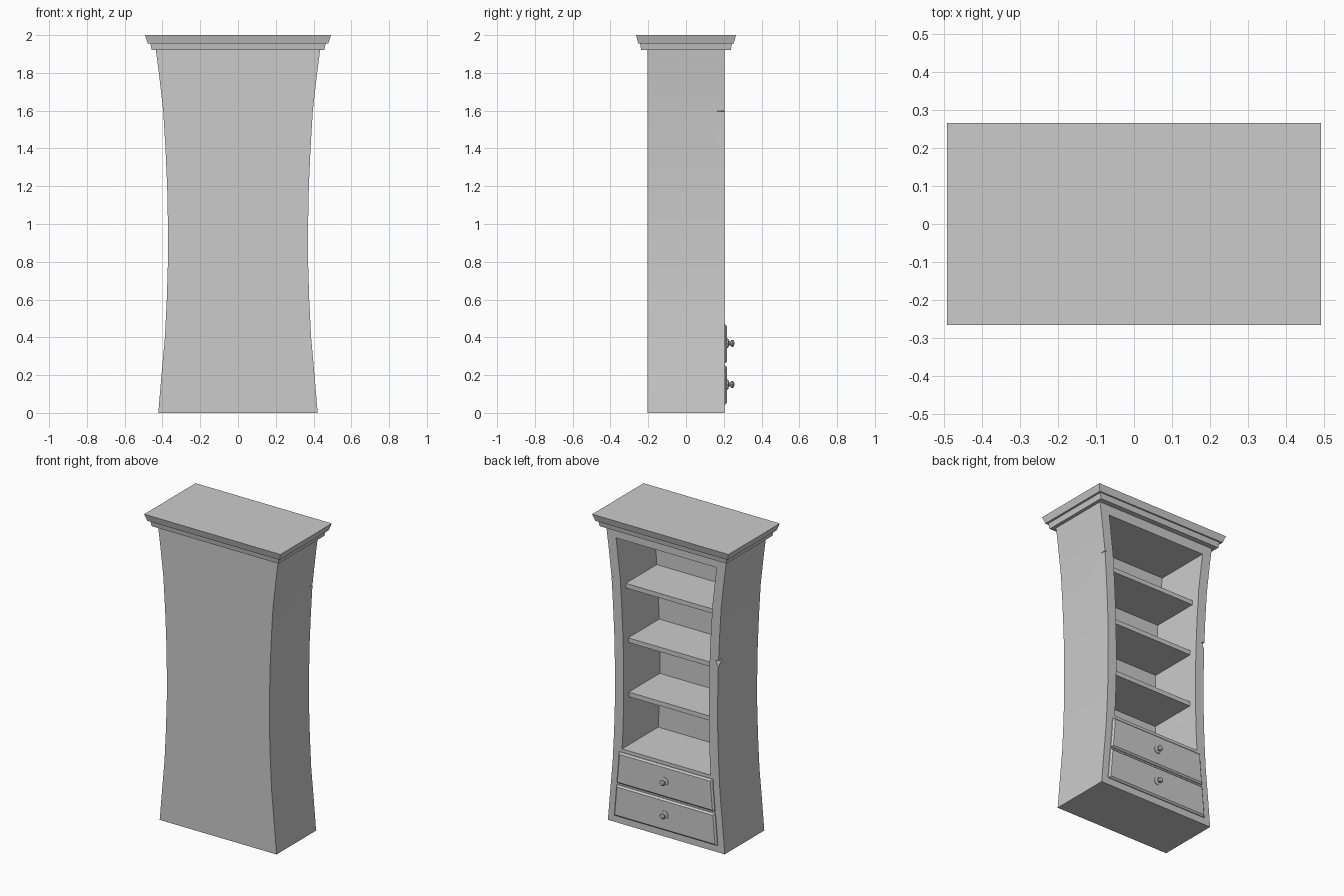
import bpy, bmesh, math
from mathutils import Vector

cube = bpy.data.objects.get("Cube")
if cube:
    bpy.data.objects.remove(cube, do_unlink=True)

grey = bpy.data.materials.new("plain_grey")
grey.use_nodes = True
grey.diffuse_color = (0.6, 0.6, 0.6, 1)
grey.node_tree.nodes["Principled BSDF"].inputs["Base Color"].default_value = (0.6, 0.6, 0.6, 1)

# Height and half-width of the waisted case
WAIST = [(0, .422), (.2, .405), (.4, .387), (.6, .377), (.8, .371), (1, .371),
         (1.2, .375), (1.4, .384), (1.6, .396), (1.8, .419), (1.93, .436)]


def half_width(z):
    for (z0, w0), (z1, w1) in zip(WAIST, WAIST[1:]):
        if z <= z1:
            return w0 + (w1 - w0) * (z - z0) / (z1 - z0)
    return WAIST[-1][1]


def finish(name, bm):
    bmesh.ops.recalc_face_normals(bm, faces=bm.faces)
    mesh = bpy.data.meshes.new(name)
    bm.to_mesh(mesh)
    bm.free()
    mesh.materials.append(grey)
    ob = bpy.data.objects.new(name, mesh)
    bpy.context.collection.objects.link(ob)
    return ob


def waisted_slab(name, z0, z1, y0, y1, margin, chamfer=0):
    """Slab that follows the waisted outline, with an optional chamfered face."""
    def outline(inset):
        lo, hi = z0 + inset, z1 - inset
        zs = [lo] + [z for z, _ in WAIST if lo + .01 < z < hi - .01] + [hi]
        right = [(half_width(z) - margin - inset, z) for z in zs]
        return right + [(-x, z) for x, z in reversed(right)]
    bm = bmesh.new()
    rings = [(y0, 0), (y1 - chamfer, 0)] + ([(y1, chamfer)] if chamfer else [])
    loops = [[bm.verts.new((x, y, z)) for x, z in outline(i)] for y, i in rings]
    for a, b in zip(loops, loops[1:]):
        for k in range(len(a)):
            n = (k + 1) % len(a)
            bm.faces.new((a[k], a[n], b[n], b[k]))
    bm.faces.new(loops[0])
    bm.faces.new(loops[-1])
    return finish(name, bm)


def moulding(name, z0, z1, bottom, top):
    """Rectangular slab flaring from bottom to top half-sizes."""
    bm = bmesh.new()
    for z, (w, d) in ((z0, bottom), (z1, top)):
        for sx in (-1, 1):
            for sy in (-1, 1):
                bm.verts.new((sx * w, sy * d, z))
    bmesh.ops.convex_hull(bm, input=bm.verts)
    bmesh.ops.dissolve_limit(bm, angle_limit=.01, verts=bm.verts, edges=bm.edges)
    return finish(name, bm)


def hull(name, points):
    bm = bmesh.new()
    for p in points:
        bm.verts.new(p)
    bmesh.ops.convex_hull(bm, input=bm.verts)
    return finish(name, bm)


def cut(ob, cutter):
    mod = ob.modifiers.new("cut", 'BOOLEAN')
    mod.object, mod.operation, mod.solver = cutter, 'DIFFERENCE', 'EXACT'
    bpy.context.view_layer.objects.active = ob
    bpy.ops.object.modifier_apply(modifier=mod.name)
    bpy.data.objects.remove(cutter, do_unlink=True)


def shade(ob):
    bpy.ops.object.select_all(action='DESELECT')
    ob.select_set(True)
    bpy.context.view_layer.objects.active = ob
    bpy.ops.object.shade_smooth_by_angle(angle=math.radians(25))


# Case with the open shelf bay
case = waisted_slab("case", 0, 1.93, -.205, .203, 0)
cut(case, waisted_slab("bay_cutter", .49, 1.856, -.17, .3, .063))

# Worn nicks on the two edges of the open side
cut(case, hull("split_cutter", [(.41, .114, 1.598), (.37, .23, 1.597),
                                (.43, .23, 1.606), (.43, .23, 1.586)]))
cut(case, hull("chip_cutter", [(-.352, .21, 1.25), (-.385, .155, 1.25),
                               (-.40, .22, 1.255), (-.38, .21, 1.185)]))
shade(case)

# Shelves
for i, top in enumerate((.844, 1.197, 1.548)):
    waisted_slab(f"shelf_{i + 1}", top - .03, top, -.175, .15, .06)

# Drawers with turned knobs
KNOB = [(0, .026), (.006, .026), (.010, .012), (.018, .010), (.022, .017),
        (.030, .019), (.037, .013), (.040, 0)]
SIDES = 8
for label, z0, z1 in (("lower", .045, .25), ("upper", .263, .468)):
    waisted_slab(label + "_drawer", z0, z1, .195, .218, .045, .01)
    bm = bmesh.new()
    rings = [[bm.verts.new((r * math.cos(k * math.tau / SIDES), .217 + y,
                            (z0 + z1) / 2 + .003 + r * math.sin(k * math.tau / SIDES)))
              for k in range(SIDES)] for y, r in KNOB]
    for a, b in zip(rings, rings[1:]):
        for k in range(SIDES):
            n = (k + 1) % SIDES
            bm.faces.new((a[k], a[n], b[n], b[k]))
    bm.faces.new(rings[0])
    bmesh.ops.remove_doubles(bm, verts=bm.verts, dist=.0005)
    shade(finish(label + "_knob", bm))

# Stepped crown
moulding("crown_lower", 1.92, 1.956, (.457, .237), (.464, .243))
moulding("crown_upper", 1.956, 2, (.478, .253), (.492, .265))
